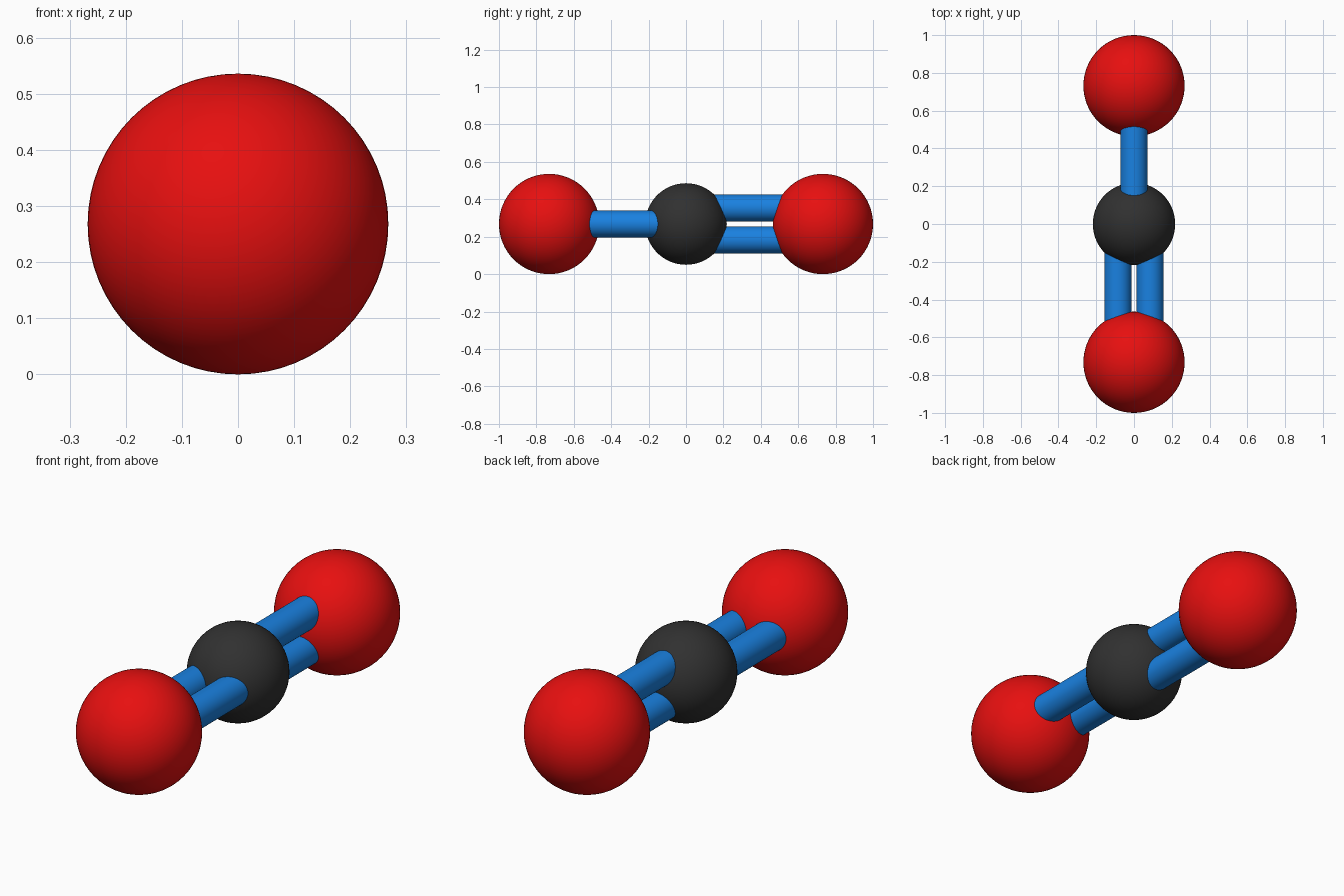
import bpy
from math import radians

if "Cube" in bpy.data.objects:
    bpy.data.objects.remove(bpy.data.objects["Cube"])

R_OUTER, R_CENTRE, R_BOND = 0.268, 0.218, 0.072
REACH = 0.732      # distance from the middle atom to an outer atom
OFFSET = 0.085     # half spacing of the paired bonds
Z = R_OUTER


def material(name, rgb):
    m = bpy.data.materials.new(name)
    m.diffuse_color = (*rgb, 1)
    m.use_nodes = True
    m.node_tree.nodes["Principled BSDF"].inputs["Base Color"].default_value = m.diffuse_color
    return m


red = material("red", (0.8, 0.005, 0.005))
black = material("black", (0.03, 0.03, 0.03))
blue = material("blue", (0.01, 0.22, 0.75))


def finish(name, mat):
    ob = bpy.context.object
    ob.name = name
    ob.data.materials.append(mat)
    bpy.ops.object.shade_smooth_by_angle(angle=radians(40))


def atom(name, y, radius, mat):
    bpy.ops.mesh.primitive_uv_sphere_add(segments=64, ring_count=32,
                                         radius=radius, location=(0, y, Z))
    finish(name, mat)


def bond(name, side, dx, dz):
    # Runs from inside the middle atom to inside the outer atom
    start, end = 0.10, 0.63
    bpy.ops.mesh.primitive_cylinder_add(vertices=48, radius=R_BOND, depth=end - start,
                                        location=(dx, side * (start + end) / 2, Z + dz),
                                        rotation=(radians(90), 0, 0))
    finish(name, blue)


# Atoms
atom("centre_atom", 0, R_CENTRE, black)
atom("front_atom", -REACH, R_OUTER, red)
atom("back_atom", REACH, R_OUTER, red)

# Paired bonds: side by side in front, stacked at the back
for s, side, level in ((-1, "left", "lower"), (1, "right", "upper")):
    bond(f"front_bond_{side}", -1, s * OFFSET, 0)
    bond(f"back_bond_{level}", 1, 0, s * OFFSET)
